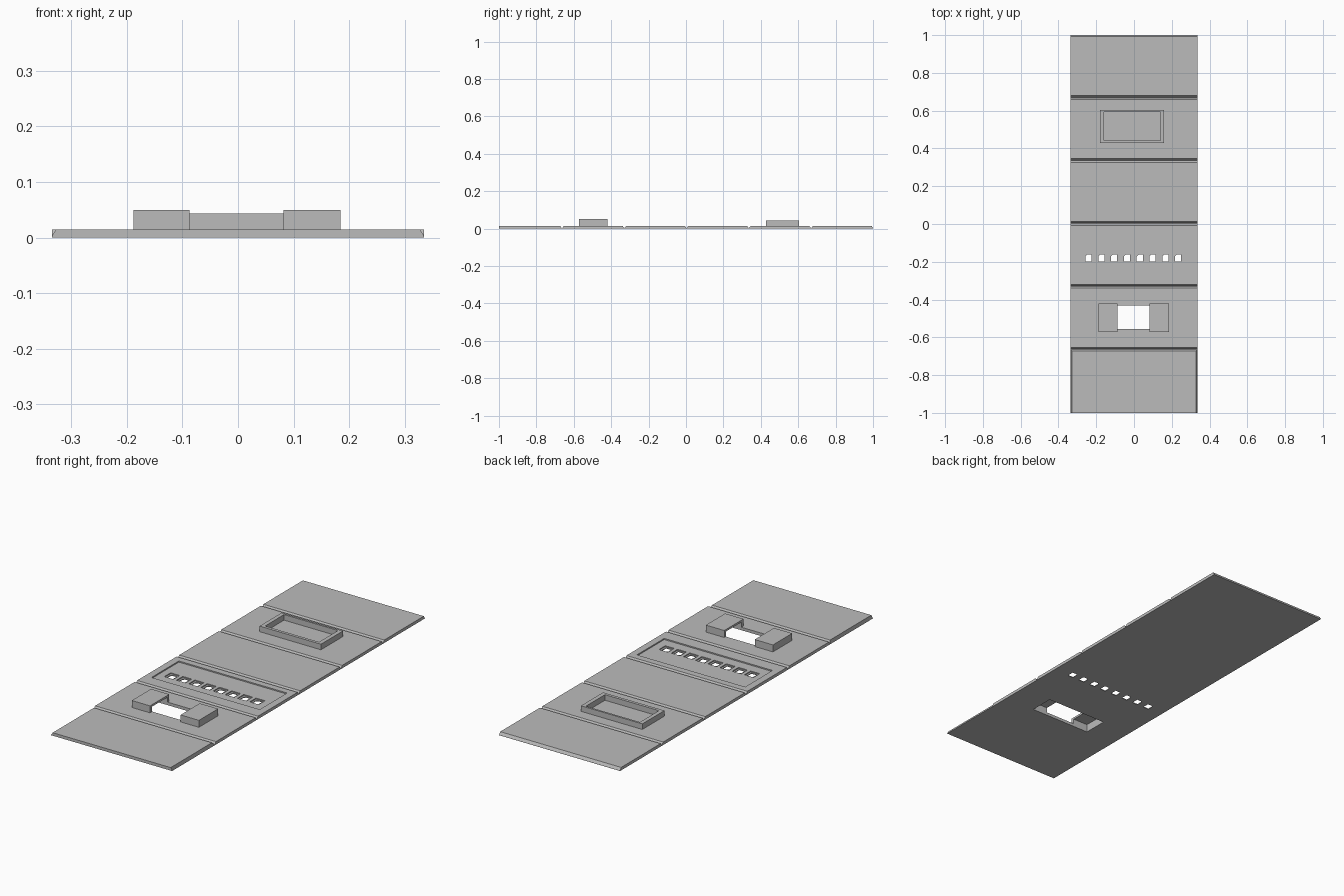
import bpy, bmesh

cube = bpy.data.objects.get("Cube")
if cube:
    bpy.data.objects.remove(cube, do_unlink=True)

GREY = (0.5, 0.5, 0.5, 1)
grey = bpy.data.materials.new("plain grey")
grey.use_nodes = True
grey.diffuse_color = GREY
grey.node_tree.nodes["Principled BSDF"].inputs["Base Color"].default_value = GREY

HALF_W, TOP, SKIN = 0.335, 0.015, 0.003


def prism(name, outline, depth):
    """Closed solid from 3D outline points swept along the depth vector."""
    bm = bmesh.new()
    face = bm.faces.new([bm.verts.new(p) for p in outline])
    swept = bmesh.ops.extrude_face_region(bm, geom=[face])["geom"]
    bmesh.ops.translate(bm, vec=depth, verts=[v for v in swept if isinstance(v, bmesh.types.BMVert)])
    bmesh.ops.recalc_face_normals(bm, faces=bm.faces)
    mesh = bpy.data.meshes.new(name)
    bm.to_mesh(mesh)
    bm.free()
    mesh.materials.append(grey)
    obj = bpy.data.objects.new(name, mesh)
    bpy.context.collection.objects.link(obj)
    return obj


def box(name, x0, x1, y0, y1, z0, z1):
    return prism(name, [(x0, y0, z0), (x1, y0, z0), (x1, y1, z0), (x0, y1, z0)], (0, 0, z1 - z0))


def cut(obj, cutter):
    """Subtract the cutter and discard it."""
    cutter.hide_render = True
    mod = obj.modifiers.new("cut", "BOOLEAN")
    mod.operation = "DIFFERENCE"
    mod.solver = "EXACT"
    mod.object = cutter
    bpy.context.view_layer.objects.active = obj
    bpy.ops.object.modifier_apply(modifier=mod.name)
    bpy.data.objects.remove(cutter, do_unlink=True)


# Folding sheet: side profile with mitred grooves between six panels
profile = [(-1, 0), (-1, SKIN), (-1, TOP)]
for i in range(5):
    y = -0.663 + i * 0.333
    profile += [(y - 0.01, TOP), (y - 0.001, SKIN), (y + 0.001, SKIN), (y + 0.01, TOP)]
profile += [(0.992, TOP), (1, SKIN), (1, 0)]
sheet = prism("folding_sheet", [(-HALF_W, y, z) for y, z in profile], (2 * HALF_W, 0, 0))

# Mitred sides on the front panel
for v in sheet.data.vertices:
    if v.co.y < -0.67 and v.co.z > 0.01:
        v.co.x *= 1 - 0.008 / HALF_W

# Shallow recess, button pockets and through holes
cut(sheet, box("recess_cutter", -0.30, 0.30, -0.256, -0.04, 0.009, 0.05))
for i in range(8):
    x, y = -0.24 + i * 0.0676, -0.18
    cut(sheet, box("pocket_cutter", x - 0.025, x + 0.025, y - 0.025, y + 0.025, 0.004, 0.05))
    w, h, c = 0.016, 0.018, 0.009
    corners = [(-w, -h), (w, -h), (w, h), (c - w, h), (-w, h - c)]
    cut(sheet, prism("hole_cutter", [(x + a, y + b, -0.05) for a, b in corners], (0, 0, 0.1)))

# Window through the sheet, running under both caps
WINDOW = (-0.17, 0.167, -0.555, -0.432)
cut(sheet, box("window_cutter", *WINDOW, -0.05, 0.1))

# Hollow caps at the window ends, open towards the middle
for name, x0, x1 in (("right_cap", -0.188, -0.087), ("left_cap", 0.082, 0.184)):
    cap = box(name, x0, x1, -0.572, -0.42, TOP, 0.05)
    cut(cap, box("cap_cutter", *WINDOW, -0.05, 0.04))

# Raised rectangular frame
frame = box("raised_frame", -0.18, 0.16, 0.428, 0.603, TOP, 0.043)
cut(frame, box("frame_cutter", -0.16, 0.139, 0.443, 0.593, -0.05, 0.1))
